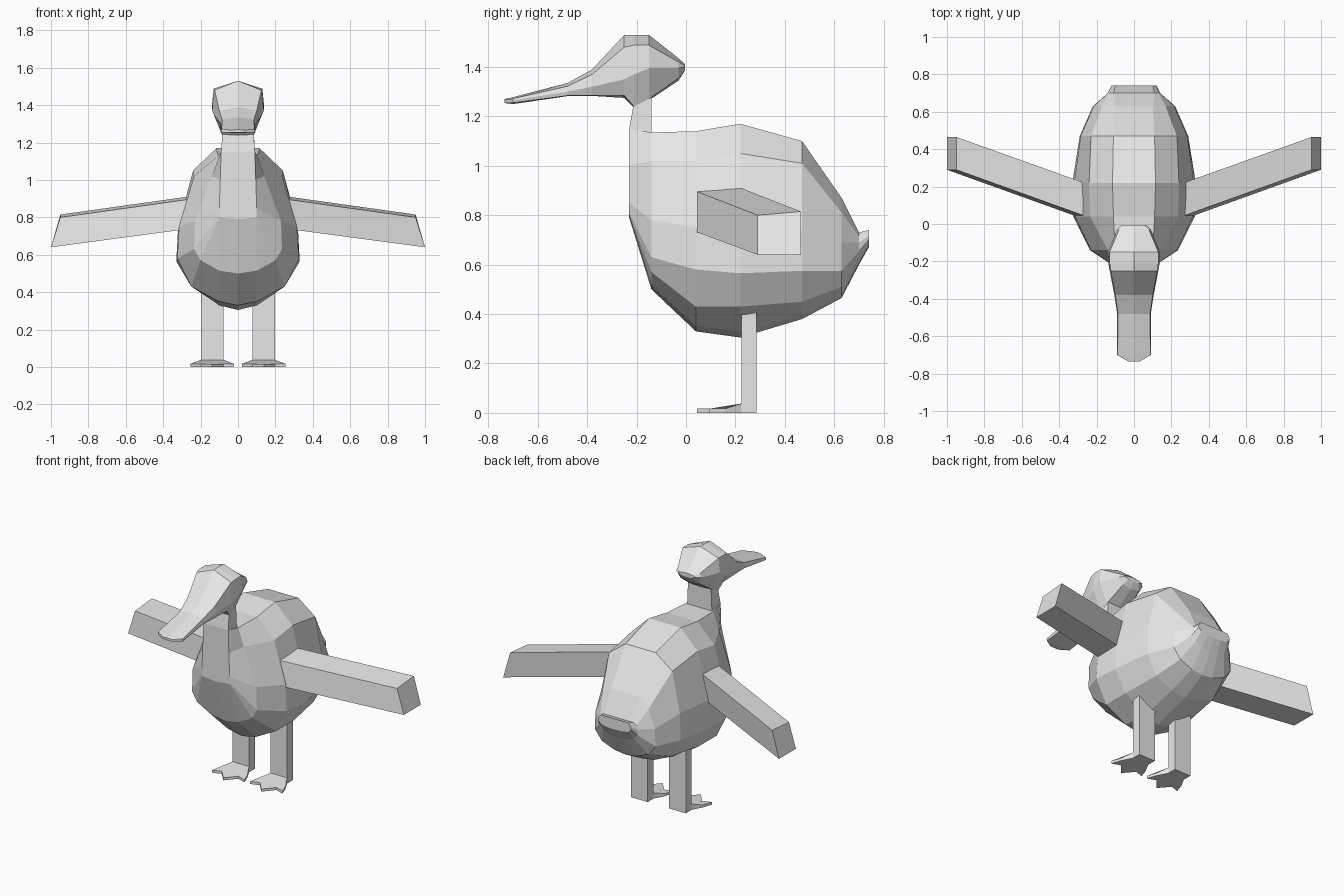
import bpy
import bmesh

grey = bpy.data.materials.new("plain grey")
grey.diffuse_color = (0.8, 0.8, 0.8, 1)


def finish(bm, name):
    bmesh.ops.remove_doubles(bm, verts=bm.verts, dist=0.0005)
    bmesh.ops.recalc_face_normals(bm, faces=bm.faces)
    mesh = bpy.data.meshes.new(name)
    bm.to_mesh(mesh)
    bm.free()
    mesh.materials.append(grey)
    obj = bpy.data.objects.new(name, mesh)
    bpy.context.collection.objects.link(obj)
    return obj


def skin(name, rings):
    """Join equal-length rings of 3D points and cap both ends."""
    bm = bmesh.new()
    rows = [[bm.verts.new(p) for p in ring] for ring in rings]
    n = len(rows[0])
    for a, b in zip(rows, rows[1:]):
        for i in range(n):
            j = (i + 1) % n
            bm.faces.new((a[i], a[j], b[j], b[i]))
    bm.faces.new(rows[0])
    bm.faces.new(rows[-1])
    return finish(bm, name)


def mirrored(y, half):
    """Full ring at depth y from a half outline running bottom to top."""
    left = [(-x, z) for x, z in reversed(half) if x > 0]
    return [(x, y, z) for x, z in half + left]


# Body: half outlines from breast to tail
body = [
    (-.23, [(0, .79), (.10, .80), (.10, .80), (.10, .81), (.10, .85), (.095, 1.0), (.09, 1.15)]),
    (-.14, [(0, .50), (.10, .515), (.20, .57), (.235, .63), (.23, .78), (.14, 1.02), (.10, 1.135)]),
    (.04, [(0, .33), (.10, .35), (.25, .43), (.325, .58), (.315, .75), (.235, 1.02), (.11, 1.14)]),
    (.22, [(0, .305), (.10, .33), (.25, .43), (.33, .565), (.32, .75), (.24, 1.05), (.115, 1.17)]),
    (.47, [(0, .38), (.10, .395), (.22, .45), (.29, .575), (.285, .75), (.23, 1.01), (.11, 1.10)]),
    (.63, [(0, .465), (.08, .475), (.17, .51), (.22, .575), (.215, .69), (.17, .81), (.10, .87)]),
    (.70, [(0, .60), (.06, .605), (.11, .625), (.14, .655), (.14, .69), (.13, .715), (.11, .73)]),
    (.74, [(0, .67), (.05, .672), (.10, .68), (.12, .70), (.12, .715), (.11, .73), (.10, .74)]),
]
skin("body", [mirrored(y, h) for y, h in body])

# Neck: tapered block rising out of the breast
skin("neck", [[(-w, f, zf), (w, f, zf), (w, -.14, zb), (-w, -.14, zb)]
              for w, f, zf, zb in ((.095, -.23, 1.0, 1.0), (.09, -.23, 1.15, 1.13),
                                   (.083, -.21, 1.26, 1.29))])

# Head and bill: half outlines from bill tip to back of the skull
head = [
    (-.735, [(0, 1.254), (.03, 1.254), (.03, 1.262), (.03, 1.266), (0, 1.27)]),
    (-.70, [(0, 1.25), (.088, 1.255), (.09, 1.265), (.088, 1.272), (0, 1.278)]),
    (-.48, [(0, 1.282), (.085, 1.284), (.09, 1.30), (.085, 1.322), (0, 1.335)]),
    (-.38, [(0, 1.283), (.09, 1.285), (.105, 1.32), (.10, 1.37), (0, 1.39)]),
    (-.25, [(0, 1.275), (.095, 1.285), (.13, 1.35), (.125, 1.48), (0, 1.53)]),
    (-.21, [(0, 1.235), (.085, 1.24), (.137, 1.37), (.13, 1.488), (0, 1.53)]),
    (-.15, [(0, 1.265), (.085, 1.27), (.14, 1.395), (.13, 1.488), (0, 1.53)]),
    (-.03, [(0, 1.345), (.06, 1.355), (.09, 1.395), (.08, 1.42), (0, 1.435)]),
    (-.005, [(0, 1.385), (.04, 1.388), (.065, 1.40), (.05, 1.407), (0, 1.412)]),
]
skin("head_and_bill", [mirrored(y, h) for y, h in head])

# Foot outline around the leg centre: heel, web and three toes
toes = [(.06, .285), (.06, .225), (.095, .16), (.117, .095), (.06, .115), (0, .045)]
outline = toes + [(-x, y) for x, y in reversed(toes[:-1])]

for side, label in ((1, "right"), (-1, "left")):
    # Wing: straight slanted bar, root buried in the body
    root = [(.18, .013, .908), (.18, .19, .923), (.23, .19, .745), (.23, .013, .743)]
    tip = [(.95, .29, .80), (.95, .465, .815), (1.0, .465, .64), (1.0, .29, .64)]
    skin(label + "_wing", [[(side * x, y, z) for x, y, z in r] for r in (root, tip)])

    # Leg: flat upright post
    skin(label + "_leg", [[(side * (.138 + dx), y, z) for dx, y in
                           ((-.06, .225), (.06, .225), (.06, .285), (-.06, .285))]
                          for z in (.01, .45)])

    # Foot: webbed plate, raised around the ankle
    sole = [(side * .138 + x, y, 0) for x, y in outline]
    upper = [(x, y, .038 if y > .2 else .017) for x, y, _ in sole]
    skin(label + "_foot", [sole, upper])
